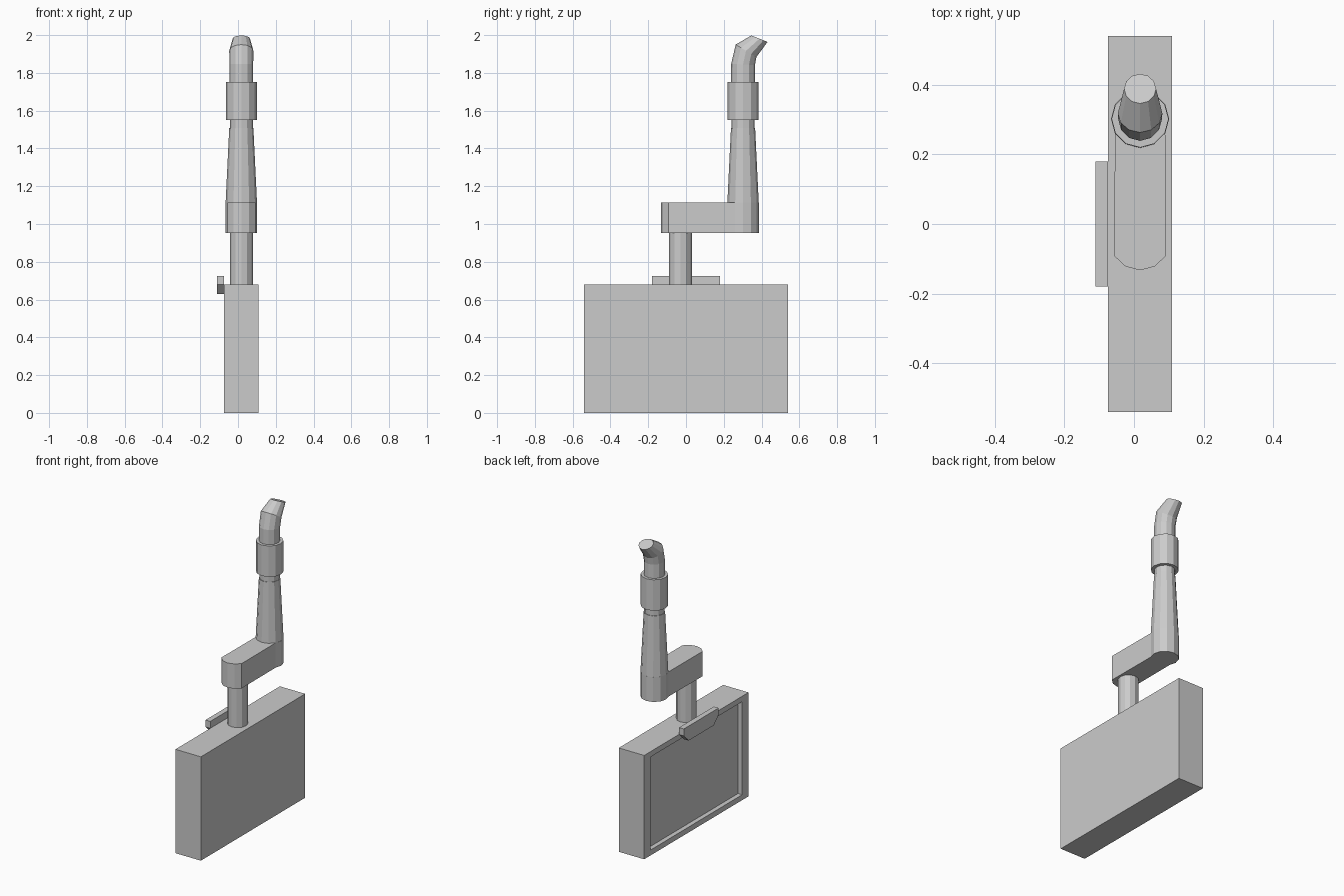
import bpy, bmesh, math
from mathutils import Vector

if "Cube" in bpy.data.objects:
    bpy.data.objects.remove(bpy.data.objects["Cube"], do_unlink=True)

grey = bpy.data.materials.new("light_grey")
grey.use_nodes = True
COLOR = (0.6, 0.6, 0.6, 1)
grey.diffuse_color = COLOR
grey.node_tree.nodes["Principled BSDF"].inputs["Base Color"].default_value = COLOR

CX = 0.0175      # shared centre line of the round parts
GY = 0.302       # y of the handle axis
SIDES = 12


def finish(name, bm):
    bmesh.ops.recalc_face_normals(bm, faces=bm.faces)
    mesh = bpy.data.meshes.new(name)
    bm.to_mesh(mesh)
    bm.free()
    mesh.materials.append(grey)
    obj = bpy.data.objects.new(name, mesh)
    bpy.context.collection.objects.link(obj)
    return obj


def loft(name, rings):
    """Skin equal-length closed rings and cap both ends."""
    bm = bmesh.new()
    loops = [[bm.verts.new(p) for p in ring] for ring in rings]
    n = len(loops[0])
    for a, b in zip(loops, loops[1:]):
        for i in range(n):
            j = (i + 1) % n
            bm.faces.new((a[i], a[j], b[j], b[i]))
    bm.faces.new(loops[0])
    bm.faces.new(loops[-1])
    return finish(name, bm)


def ring(y, z, r, tilt=0.0):
    """Circle about the centre line, leaning towards +y by tilt degrees."""
    t = math.radians(tilt)
    pts = []
    for i in range(SIDES):
        a = math.tau * i / SIDES
        u, v = r * math.cos(a), r * math.sin(a)
        pts.append(Vector((CX + u, y + v * math.cos(t), z - v * math.sin(t))))
    return pts


def prism(name, outline, axis, lo, hi):
    """Extrude a 2D outline along z or x."""
    if axis == "z":
        return loft(name, [[(a, b, h) for a, b in outline] for h in (lo, hi)])
    return loft(name, [[(h, a, b) for a, b in outline] for h in (lo, hi)])


# Flat case with a recessed panel on its -x side
bm = bmesh.new()
bmesh.ops.create_cube(bm, size=1)
for v in bm.verts:
    v.co = Vector((0.017 + v.co.x * 0.184, v.co.y * 1.08, 0.34 + v.co.z * 0.68))
bm.normal_update()
side = min(bm.faces, key=lambda f: f.calc_center_median().x)
bmesh.ops.inset_individual(bm, faces=[side], thickness=0.05)
for v in side.verts:
    v.co.y *= 0.46 / 0.49
bmesh.ops.inset_individual(bm, faces=[side], thickness=0.0, depth=0.0)
for v in side.verts:
    v.co.x += 0.03
finish("case", bm)

# Latch plate with chamfered lower corners
prism("latch", [(-0.18, 0.725), (0.18, 0.725), (0.18, 0.68),
                (0.13, 0.63), (-0.13, 0.63), (-0.18, 0.68)], "x", -0.11, -0.075)

# Upright post
loft("post", [ring(-0.03, z, 0.061) for z in (0.68, 0.96)])

# Offset arm: shallow rounded front, wider round end under the handle
outline = [(CX - 0.074, -0.092), (CX - 0.042, -0.122), (CX, -0.133),
           (CX + 0.042, -0.122), (CX + 0.074, -0.092)]
for k in range(9):
    a = math.radians(-30 + 30 * k)
    outline.append((CX + 0.0835 * math.cos(a), GY + 0.0835 * math.sin(a)))
prism("arm", outline, "z", 0.953, 1.115)

# Handle: tapered grip, neck, collar and bent nozzle
loft("grip", [ring(GY, 1.115, 0.083), ring(GY, 1.507, 0.064)])
loft("neck", [ring(GY, 1.507, 0.061), ring(GY, 1.55, 0.061)])
loft("collar", [ring(GY, 1.55, 0.082), ring(GY, 1.752, 0.082)])
loft("nozzle", [ring(GY, 1.752, 0.063), ring(GY, 1.845, 0.063, 3),
                ring(0.318, 1.917, 0.064, 31), ring(0.389, 1.981, 0.046, 22)])
